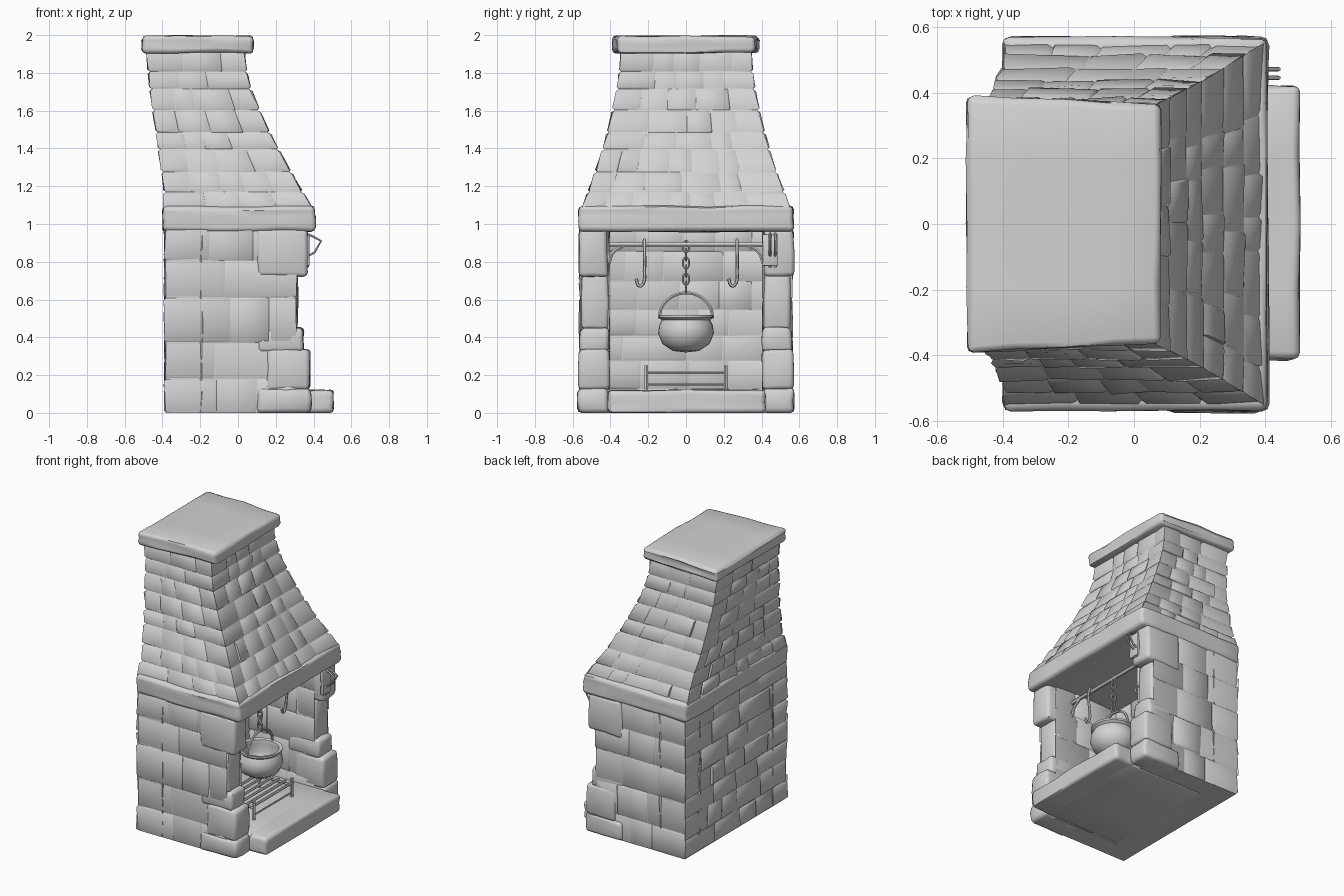
import bpy, bmesh, math, random
from mathutils import Vector

random.seed(4)
old = bpy.data.objects.get("Cube")
if old:
    bpy.data.objects.remove(old, do_unlink=True)

stone = bpy.data.materials.new("plain grey")
stone.use_nodes = True
GREY = (0.65, 0.65, 0.65, 1)
stone.diffuse_color = GREY
stone.node_tree.nodes["Principled BSDF"].inputs["Base Color"].default_value = GREY


def select(ob):
    bpy.ops.object.select_all(action='DESELECT')
    bpy.context.view_layer.objects.active = ob
    ob.select_set(True)


def finish(name, bm, angle=50):
    bmesh.ops.recalc_face_normals(bm, faces=bm.faces)
    me = bpy.data.meshes.new(name)
    bm.to_mesh(me)
    bm.free()
    me.materials.append(stone)
    ob = bpy.data.objects.new(name, me)
    bpy.context.collection.objects.link(ob)
    select(ob)
    bpy.ops.object.shade_smooth_by_angle(angle=math.radians(angle))
    return ob


def block(name, lo, hi, jitter=0.008, bevel=0.018, cuts=2, taper=0):
    """Rough hewn stone: jittered box with rounded edges."""
    bm = bmesh.new()
    bmesh.ops.create_cube(bm, size=1)
    bmesh.ops.subdivide_edges(bm, edges=bm.edges[:], cuts=cuts, use_grid_fill=True)
    for v in bm.verts:
        t = v.co + Vector((0.5, 0.5, 0.5))
        p = [l + (h - l) * k for l, h, k in zip(lo, hi, t)]
        p[1] *= 1 - taper * t.x
        v.co = Vector(p) + Vector([random.uniform(-jitter, jitter) for _ in p])
        if lo[2] == 0 and t.z < 0.01:
            v.co.z = 0
    bm.normal_update()
    sharp = [e for e in bm.edges if e.calc_face_angle(0) > 0.9]
    bmesh.ops.bevel(bm, geom=sharp, offset=bevel, segments=2, profile=0.5, affect='EDGES')
    return finish(name, bm)


def wall(name, rings, sides, course, width):
    """Lofted core (z, x0, x1, y0, y1 per ring) faced with uneven stones."""
    def corners(z, h):
        a, b = rings[0], rings[-1]
        for p, q in zip(rings, rings[1:]):
            if p[0] <= z <= q[0]:
                a, b = p, q
                break
        t = (z - a[0]) / (b[0] - a[0])
        _, x0, x1, y0, y1 = [m + (n - m) * t for m, n in zip(a, b)]
        return [Vector(c) for c in ((x0 - h, y0 - h, z), (x1 + h, y0 - h, z),
                                    (x1 + h, y1 + h, z), (x0 - h, y1 + h, z))]

    # core
    bm = bmesh.new()
    loops = [[bm.verts.new(c) for c in corners(r[0], 0)] for r in rings]
    for lo, hi in zip(loops, loops[1:]):
        for i in range(4):
            j = (i + 1) % 4
            bm.faces.new((lo[i], lo[j], hi[j], hi[i]))
    bm.faces.new(loops[0][::-1])
    bm.faces.new(loops[-1])
    finish(name + "_core", bm, 30)

    # facing stones
    bm = bmesh.new()
    z_low, z_top = rings[0][0], rings[-1][0]
    rows = max(1, round((z_top - z_low) / course))
    step = (z_top - z_low) / rows
    levels = [z_low + step * (i + random.uniform(-.12, .12) * (0 < i < rows))
              for i in range(rows + 1)]
    for side in sides:
        def point(u, z, h):
            c = corners(z, h)
            return c[side].lerp(c[(side + 1) % 4], u)

        for z0, z1 in zip(levels, levels[1:]):
            length = (point(1, z0, 0) - point(0, z0, 0)).length
            us = [0]
            while us[-1] < 1:
                us.append(us[-1] + width * random.uniform(.6, 1.3) / length)
                if us[-1] > 1 - width * .5 / length:
                    us[-1] = 1
            inset = 0.012
            for u0, u1 in zip(us, us[1:]):
                base = ((u0, z0), (u1, z0), (u1, z1), (u0, z1))
                a = u0 + (inset / length if u0 > 0 else 0)
                b = u1 - (inset / length if u1 < 1 else 0)
                top = ((a, z0 + inset), (b, z0 + inset), (b, z1 - inset), (a, z1 - inset))
                lower = [bm.verts.new(point(u, z, -.001)) for u, z in base]
                upper = [bm.verts.new(point(u, z, random.uniform(.002, .014))) for u, z in top]
                bm.faces.new(upper)
                for i in range(4):
                    j = (i + 1) % 4
                    bm.faces.new((lower[i], lower[j], upper[j], upper[i]))
    finish(name + "_stones", bm, 70)


def tube(name, points, radius, smooth=True):
    """Iron rod along a path."""
    cu = bpy.data.curves.new(name, 'CURVE')
    cu.dimensions = '3D'
    cu.bevel_depth = radius
    cu.bevel_resolution = 1
    cu.resolution_u = 5
    cu.use_fill_caps = True
    sp = cu.splines.new('BEZIER')
    sp.bezier_points.add(len(points) - 1)
    for bp, p in zip(sp.bezier_points, points):
        bp.co = p
        bp.handle_left_type = bp.handle_right_type = 'AUTO' if smooth else 'VECTOR'
    cu.materials.append(stone)
    ob = bpy.data.objects.new(name, cu)
    bpy.context.collection.objects.link(ob)
    select(ob)
    bpy.ops.object.convert(target='MESH')
    bpy.ops.object.shade_smooth_by_angle(angle=math.radians(50))


# masonry body: back and side walls
wall("back_wall", [(0, -.38, -.2, -.555, .555), (.98, -.38, -.2, -.555, .555)], (1, 3), .14, .26)
for s, label in ((-1, "right"), (1, "left")):
    y0, y1 = sorted((s * .415, s * .553))
    wall(label + "_wall", [(0, -.38, .3, y0, y1), (.98, -.38, .3, y0, y1)], (0, 2), .19, .26)
    # jamb stones, z0, z1, front x, inner y, outer y
    for n, (z0, z1, x, yi, yo) in enumerate(((0, .13, .385, .41, .572), (.12, .335, .38, .405, .568),
                                             (.32, .45, .345, .405, .56), (.44, .73, .315, .41, .555),
                                             (.72, .97, .365, .415, .57))):
        a, b = sorted((s * yi, s * yo))
        block(f"{label}_jamb_stone_{n}", (.1 + .05 * (n % 2), a, z0), (x, b, z1), .006, .022, 1)

# hearth slab, mantel, hood and cap
block("hearth_floor", (-.3, -.415, 0), (.39, .415, .12), .004, .015)
block("hearth_slab", (.34, -.413, 0), (.505, .42, .12), .005, .02, 3)
block("mantel", (-.398, -.568, .96), (.408, .568, 1.095), .005, .022, 4)
profile = ((1.07, -.385, .395, .545), (1.2, -.383, .315, .5), (1.35, -.405, .23, .445),
           (1.55, -.435, .125, .39), (1.75, -.462, .045, .35), (1.92, -.475, .025, .335))
wall("hood", [(z, x0, x1, -y, y) for z, x0, x1, y in profile], range(4), .105, .17)
block("chimney_cap", (-.508, -.39, 1.905), (.08, .39, 1.995), .005, .02, 3, .07)

# hanging rail with braces and hooks
RX = .17
tube("rail", [(RX, -.43, .89), (RX, .43, .89)], .014, False)
for s in (-1, 1):
    tube("rail_brace", [(RX, s * .41, .79), (RX, s * .385, .85), (RX, s * .33, .885)], .01)
for y, s in ((-.22, -1), (.27, -1)):
    tube("hook", [(RX - .02, y, .88), (RX, y, .915), (RX + .02, y, .88), (RX + .015, y, .75),
                  (RX + .01, y + s * .005, .69), (RX + .01, y + s * .025, .672),
                  (RX + .01, y + s * .045, .71)], .009)

# chain
for i in range(6):
    z = .88 - i * .043
    ring = [(math.cos(a) * .017, math.sin(a) * .03) for a in [k * math.pi / 4 for k in range(9)]]
    tube("chain_link", [(RX + (r if i % 2 else 0), 0 if i % 2 else r, z + h) for r, h in ring], .006)

# cooking pot, lathed, with bail handle
bm = bmesh.new()
shape = ((0, .32), (.07, .328), (.125, .365), (.148, .42), (.142, .465), (.128, .492), (.145, .505),
         (.145, .518), (.122, .514), (.118, .49), (.13, .43), (.1, .37), (0, .345))
vs = [bm.verts.new((r, 0, z)) for r, z in shape]
es = [bm.edges.new(p) for p in zip(vs, vs[1:])]
bmesh.ops.spin(bm, geom=vs + es, cent=(0, 0, 0), axis=(0, 0, 1), angle=math.tau, steps=24)
bmesh.ops.remove_doubles(bm, verts=bm.verts, dist=.0005)
bmesh.ops.translate(bm, verts=bm.verts, vec=(RX, 0, 0))
finish("pot", bm)
tube("pot_handle", [(RX, math.cos(a) * .142, .5 + math.sin(a) * .135)
                    for a in [k * math.pi / 8 for k in range(9)]], .009)

# fire grate
for s in (-1, 1):
    for x in (.02, .27):
        tube("grate_post", [(x, s * .21, .11), (x, s * .21, .25)], .011, False)
    tube("grate_side_rail", [(.02, s * .21, .2), (.27, s * .21, .2)], .009, False)
for i in range(6):
    tube("grate_bar", [(.02 + i * .05, -.21, .215), (.02 + i * .05, .21, .215)], .009, False)
tube("grate_front_rail", [(.27, -.21, .15), (.27, .21, .15)], .006, False)

# iron bracket on the left jamb
for y in (.445, .472):
    tube("wall_bracket", [(.36, y, .95), (.395, y, .935), (.44, y, .91), (.405, y, .85),
                          (.37, y, .83), (.37, y, .77)], .007, False)
block("bracket_plate", (.355, .405, .78), (.378, .485, .945), .001, .004, 1)
